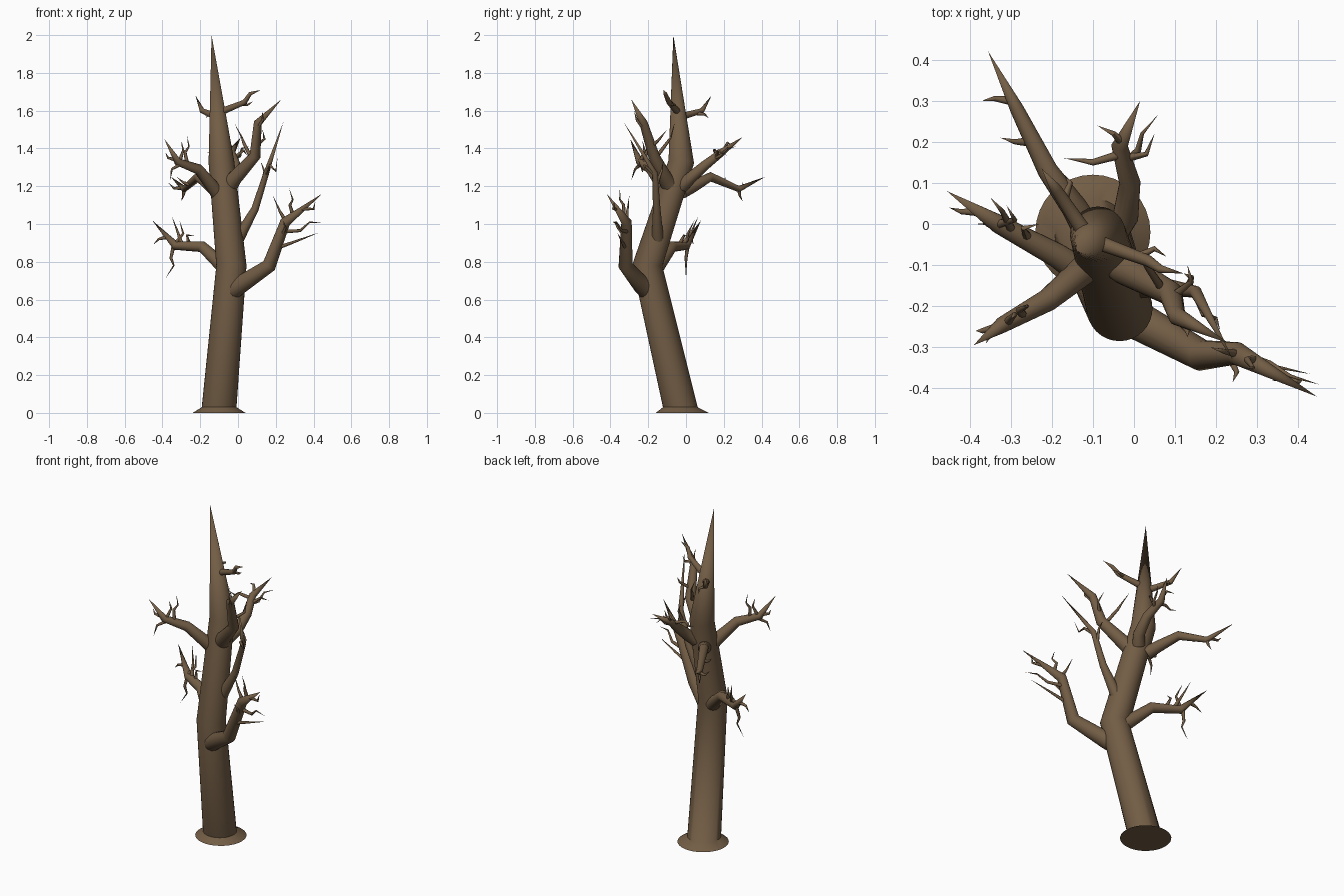
import bpy, bmesh, math
from mathutils import Vector

bark = bpy.data.materials.new("bark")
bark.diffuse_color = (0.17, 0.11, 0.06, 1)


def tube(bm, pts, radii, sides, flat_start=False):
    """Mitred tapering tube through pts; a zero last radius closes to a point."""
    P = [Vector(p) for p in pts]
    n = len(P)
    rings = []
    side = None
    for i, p in enumerate(P):
        a = (P[i] - P[i - 1]).normalized() if i else (P[1] - P[0]).normalized()
        b = (P[i + 1] - P[i]).normalized() if i < n - 1 else a
        t = (a + b).normalized()
        if flat_start and i < 2:
            t = Vector((0, 0, 1))
        if side is None:
            side = t.orthogonal()
        side = (side - t * side.dot(t)).normalized()
        up = t.cross(side)
        if radii[i] == 0:
            rings.append([bm.verts.new(p)])
            continue
        rings.append([bm.verts.new(p + radii[i] * (side * math.cos(2 * math.pi * k / sides)
                                                   + up * math.sin(2 * math.pi * k / sides)))
                      for k in range(sides)])
    for r0, r1 in zip(rings, rings[1:]):
        for k in range(sides):
            j = (k + 1) % sides
            if len(r1) == 1:
                bm.faces.new((r0[k], r0[j], r1[0]))
            else:
                bm.faces.new((r0[k], r0[j], r1[j], r1[k]))
    bm.faces.new(rings[0][::-1])


def finish(name, bm):
    me = bpy.data.meshes.new(name)
    bm.to_mesh(me)
    bm.free()
    me.materials.append(bark)
    ob = bpy.data.objects.new(name, me)
    bpy.context.collection.objects.link(ob)
    bpy.ops.object.select_all(action='DESELECT')
    ob.select_set(True)
    bpy.context.view_layer.objects.active = ob
    bpy.ops.object.shade_smooth_by_angle(angle=math.radians(50))


def branch(name, pts, radii, twigs=()):
    bm = bmesh.new()
    tube(bm, pts, radii, 16)
    for tw in twigs:
        m = len(tw) - 1
        tube(bm, tw, [0.011 * (1 - i / m) ** 0.8 for i in range(m)] + [0], 8)
    finish(name, bm)


# Trunk with flared foot
bm = bmesh.new()
tube(bm, [(-0.1, -0.02, 0), (-0.1, -0.03, 0.03), (-0.035, -0.205, 0.78),
          (-0.088, -0.025, 1.33), (-0.14, -0.067, 2.0)],
     [0.14, 0.092, 0.08, 0.068, 0], 32, True)
finish("trunk", bm)

# Lower boughs
branch("lower_right_branch",
       [(-0.03, -0.2, 0.65), (0.0, -0.23, 0.67), (0.165, -0.32, 0.78), (0.25, -0.315, 1.01), (0.445, -0.42, 1.16)],
       [0.055, 0.048, 0.038, 0.028, 0],
       [[(0.24, -0.31, 0.96), (0.33, -0.34, 0.965), (0.38, -0.37, 1.01), (0.45, -0.39, 1.005)],
        [(0.20, -0.32, 0.87), (0.31, -0.34, 0.91), (0.43, -0.365, 0.955)],
        [(0.29, -0.33, 1.05), (0.275, -0.33, 1.1), (0.29, -0.35, 1.13), (0.27, -0.35, 1.19)],
        [(0.25, -0.315, 1.02), (0.22, -0.31, 1.07), (0.185, -0.3, 1.15)],
        [(0.23, -0.32, 0.93), (0.25, -0.36, 0.98), (0.24, -0.385, 1.02)],
        [(0.34, -0.37, 1.08), (0.40, -0.385, 1.08), (0.41, -0.38, 1.12)]])
branch("lower_left_branch",
       [(-0.05, -0.17, 0.75), (-0.19, -0.075, 0.88), (-0.33, 0.0, 0.885), (-0.455, 0.08, 1.02)],
       [0.042, 0.03, 0.023, 0],
       [[(-0.34, 0.01, 0.89), (-0.355, 0.0, 0.82), (-0.34, 0.0, 0.78), (-0.385, 0.0, 0.71)],
        [(-0.30, -0.01, 0.9), (-0.32, 0.03, 0.96), (-0.35, 0.065, 1.04)],
        [(-0.33, 0.0, 0.9), (-0.29, 0.01, 0.95), (-0.31, 0.045, 1.02)],
        [(-0.26, -0.03, 0.9), (-0.27, -0.01, 0.94), (-0.23, 0.0, 0.94)],
        [(-0.38, 0.03, 0.93), (-0.42, 0.03, 0.92), (-0.45, 0.04, 0.89)]])
branch("slender_right_branch",
       [(0.0, -0.15, 0.92), (0.09, -0.155, 1.08), (0.15, -0.165, 1.27), (0.24, -0.33, 1.54)],
       [0.032, 0.02, 0.015, 0],
       [[(0.15, -0.165, 1.26), (0.17, -0.22, 1.31), (0.2, -0.23, 1.28), (0.21, -0.26, 1.36)],
        [(0.13, -0.16, 1.2), (0.14, -0.13, 1.28), (0.12, -0.12, 1.33)]])

# Upper boughs
branch("upper_right_branch",
       [(-0.04, -0.09, 1.21), (-0.02, -0.11, 1.24), (0.09, -0.17, 1.36), (0.105, -0.225, 1.535), (0.23, -0.29, 1.66)],
       [0.044, 0.04, 0.03, 0.022, 0],
       [[(0.07, -0.16, 1.35), (0.03, -0.1, 1.43), (0.02, -0.08, 1.46), (-0.02, -0.06, 1.535)],
        [(0.09, -0.18, 1.41), (0.14, -0.14, 1.45), (0.13, -0.1, 1.5)],
        [(0.1, -0.22, 1.5), (0.13, -0.26, 1.55), (0.13, -0.275, 1.6)]])
branch("upper_left_front_branch",
       [(-0.08, -0.07, 1.11), (-0.12, -0.11, 1.18), (-0.21, -0.185, 1.29), (-0.32, -0.245, 1.33), (-0.39, -0.295, 1.45)],
       [0.042, 0.036, 0.028, 0.02, 0],
       [[(-0.27, -0.22, 1.32), (-0.28, -0.21, 1.38), (-0.26, -0.2, 1.41), (-0.27, -0.2, 1.47)],
        [(-0.31, -0.24, 1.33), (-0.29, -0.22, 1.39), (-0.3, -0.23, 1.44)],
        [(-0.33, -0.25, 1.34), (-0.37, -0.26, 1.35), (-0.385, -0.26, 1.38)],
        [(-0.3, -0.235, 1.32), (-0.35, -0.27, 1.29), (-0.36, -0.29, 1.23)]])
branch("upper_back_left_branch",
       [(-0.11, -0.02, 1.17), (-0.145, 0.04, 1.2), (-0.21, 0.13, 1.25), (-0.285, 0.28, 1.185), (-0.355, 0.42, 1.25)],
       [0.036, 0.032, 0.025, 0.017, 0],
       [[(-0.26, 0.2, 1.21), (-0.29, 0.2, 1.22), (-0.325, 0.21, 1.25)],
        [(-0.3, 0.3, 1.19), (-0.34, 0.305, 1.19), (-0.37, 0.3, 1.22)],
        [(-0.285, 0.28, 1.18), (-0.29, 0.285, 1.15), (-0.3, 0.3, 1.12)]])
branch("upper_back_right_branch",
       [(-0.05, -0.02, 1.2), (-0.02, 0.02, 1.24), (-0.01, 0.1, 1.31), (-0.035, 0.19, 1.38), (0.015, 0.3, 1.46)],
       [0.036, 0.032, 0.026, 0.02, 0],
       [[(-0.02, 0.15, 1.35), (0.01, 0.18, 1.36), (0.02, 0.22, 1.4), (0.058, 0.265, 1.41)],
        [(-0.03, 0.17, 1.37), (-0.1, 0.15, 1.39), (-0.13, 0.155, 1.37), (-0.17, 0.16, 1.38)],
        [(-0.03, 0.2, 1.39), (-0.05, 0.22, 1.43), (-0.09, 0.24, 1.42)],
        [(-0.02, 0.16, 1.35), (0.03, 0.17, 1.39), (0.05, 0.22, 1.36)]])

# Small boughs near the tip
branch("top_right_branch",
       [(-0.1, -0.04, 1.59), (0.035, -0.09, 1.645), (0.065, -0.11, 1.69), (0.12, -0.12, 1.71)],
       [0.019, 0.014, 0.01, 0],
       [[(0.01, -0.08, 1.635), (0.05, -0.06, 1.63), (0.08, -0.08, 1.65)]])
branch("top_back_left_branch",
       [(-0.12, -0.02, 1.57), (-0.19, 0.085, 1.6), (-0.225, 0.135, 1.68)],
       [0.019, 0.014, 0],
       [[(-0.17, 0.06, 1.585), (-0.155, 0.1, 1.58), (-0.17, 0.12, 1.56)]])
